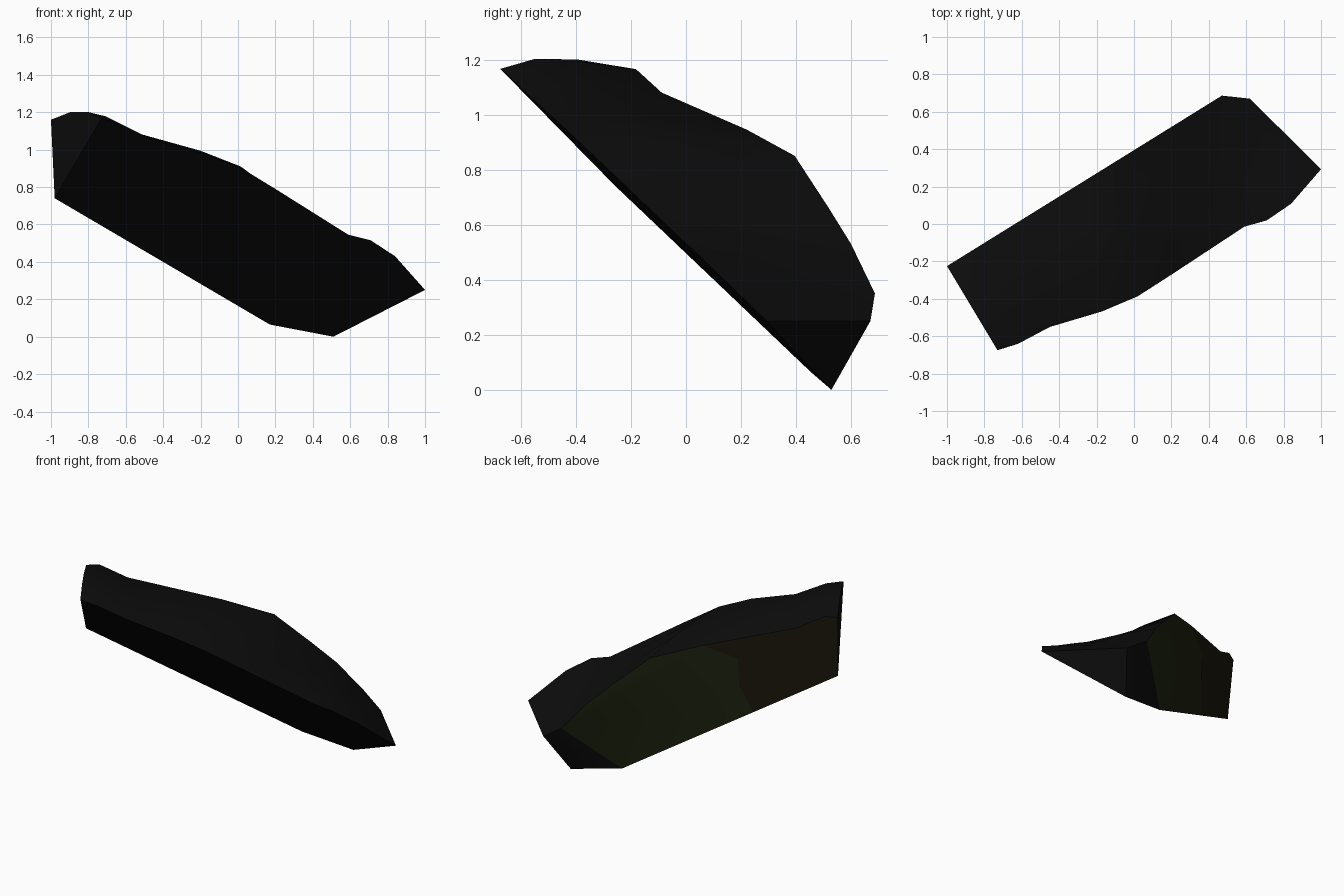
import bpy, bmesh
from mathutils import Vector

cube = bpy.data.objects.get("Cube")
if cube:
    bpy.data.objects.remove(cube)


def material(name, color):
    mat = bpy.data.materials.new(name)
    mat.use_nodes = True
    mat.diffuse_color = (*color, 1)
    node = next(n for n in mat.node_tree.nodes if n.type == 'BSDF_PRINCIPLED')
    node.inputs["Base Color"].default_value = (*color, 1)
    return mat


BLACK, GREEN, OLIVE = range(3)
materials = [
    material("near black", (.004, .004, .004)),
    material("dark green", (.013, .017, .005)),
    material("dark olive", (.011, .009, .0035)),
]


# Points given as (x, z) are placed on one of two tilted planes
def on_base(x, z):
    return Vector((x, .513 + .03 * x - z, z))


def on_wall(x, z, inset=0):
    return Vector((x, .395 + .62 * x - inset, z))


bm = bmesh.new()


def verts(points):
    return [bm.verts.new(p) for p in points]


def face(corners, index=BLACK):
    bm.faces.new(corners).material_index = index


# Long edges: front edge of the flat base and crest of the back wall
front_points = [on_base(*p) for p in (
    (-.73, 1.166), (-.62, 1.135), (-.45, 1.05), (-.17, .975), (.02, .9),
    (.2, .79), (.59, .545), (.71, .515), (.84, .43))]
crest_points = [on_wall(*p) for p in (
    (-1, 1.16), (-.93, 1.165), (-.78, 1.08), (-.28, .945), (0, .85),
    (.2, .66), (.33, .53), (.47, .35))] + [Vector((.62, .67, .25))]


def bulge_row(t):
    """Row between the two long edges, lifted a little to round the top."""
    return [a.lerp(b, t) + Vector((0, 0, .038 - .0035 * i))
            for i, (a, b) in enumerate(zip(front_points, crest_points))]


rows = [verts(r) for r in (front_points, bulge_row(.28), bulge_row(.62), crest_points)]
front, crest = rows[0], rows[-1]

# Lower corners, tip and the colour seam on the back wall
end_low, seam_low, heel, keel, tip = verts(on_base(*p) for p in (
    (-.98, .74), (-.53, .476), (.17, .065), (.51, 0), (1, .25)))
seam = verts([on_wall(-.47, .67, .01), on_wall(-.47, .86)])

# Rounded top
for near, far in zip(rows, rows[1:]):
    for i in range(len(near) - 1):
        face([near[i], near[i + 1], far[i + 1], far[i]])
    face([near[-1], tip, far[-1]])

# Flat base and square end
face([end_low, seam_low, heel, keel, tip] + front[::-1])
face([end_low] + [r[0] for r in rows])

# Faces around the pointed end
back_corner, nose = crest[-2:]
face([heel, keel, nose, back_corner])
face([keel, tip, nose])

# Two-coloured back wall
face([end_low, seam_low] + seam + crest[3::-1], OLIVE)
face([heel] + crest[-2:2:-1] + seam[::-1] + [seam_low], GREEN)

bmesh.ops.recalc_face_normals(bm, faces=bm.faces)
mesh = bpy.data.meshes.new("shard_body")
bm.to_mesh(mesh)
bm.free()
for mat in materials:
    mesh.materials.append(mat)

shard = bpy.data.objects.new("shard_body", mesh)
bpy.context.collection.objects.link(shard)
bpy.ops.object.select_all(action='DESELECT')
shard.select_set(True)
bpy.context.view_layer.objects.active = shard
bpy.ops.object.shade_smooth_by_angle(angle=.5)
